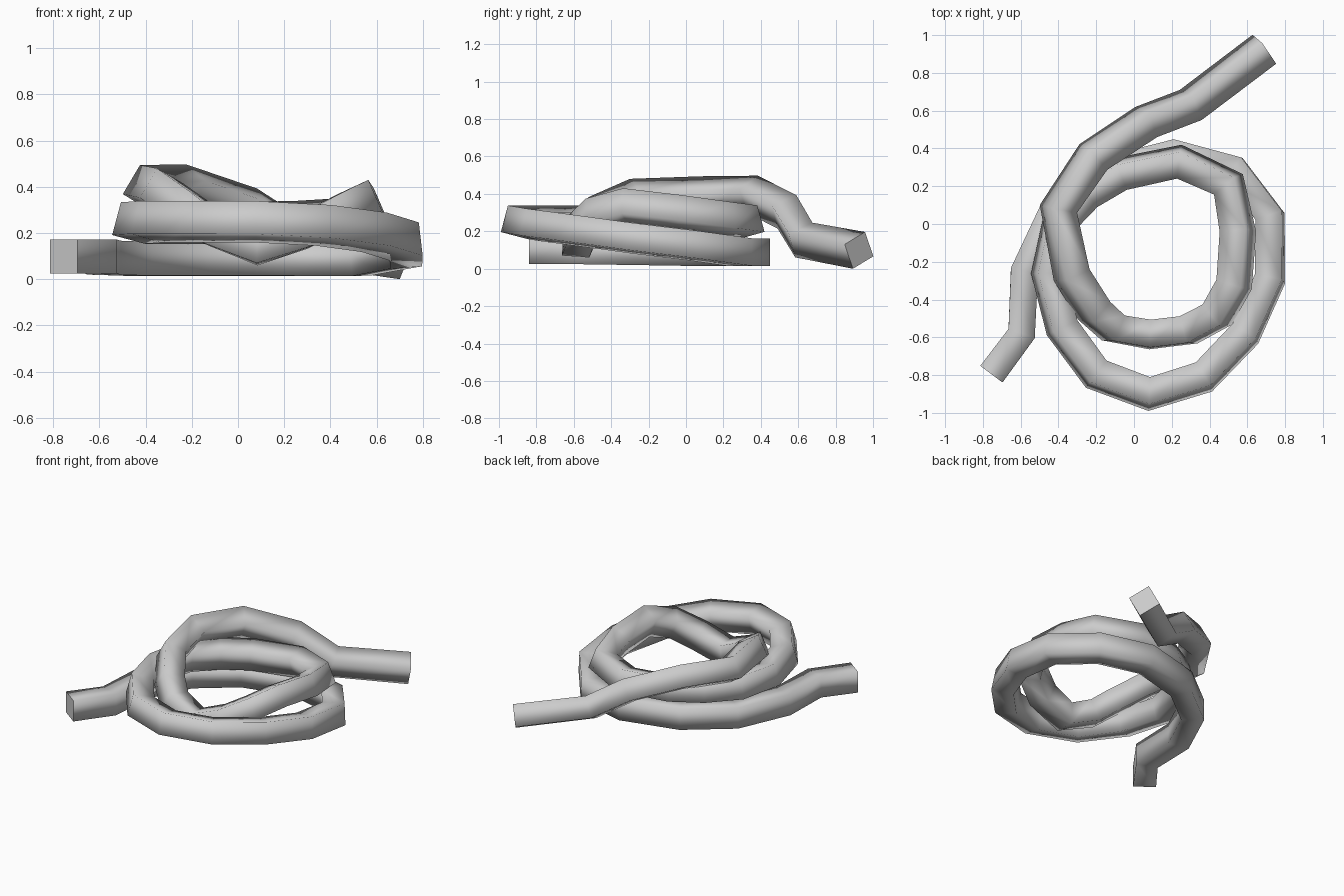
import bpy
import bmesh
from mathutils import Vector

SIDE = 0.147  # width of the square rope section

# centre line of the rope, from the front left end to the back right end
first_tail = [
    (-.755, -.795, .10), (-.595, -.58, .10), (-.58, -.25, .095),
    (-.43, .07, .09), (-.16, .28, .09),
]
outer_loop = [
    (.21, .375, .09), (.53, .29, .09), (.72, .04, .125), (.72, -.29, .165),
    (.59, -.58, .205), (.37, -.81, .235), (.08, -.90, .25),
    (-.20, -.795, .25), (-.38, -.55, .25), (-.455, -.26, .245),
    (-.40, 0, .245), (-.25, .16, .245),
]
inner_loop = [
    (-.07, .265, .245), (.24, .33, .25), (.50, .21, .265), (.55, -.04, .30),
    (.53, -.32, .335), (.44, -.48, .29), (.29, -.56, .21), (.085, -.585, .14),
    (-.11, -.55, .22), (-.21, -.46, .30), (-.33, -.27, .385),
    (-.40, .08, .395),
]
last_tail = [
    (-.215, .355, .40), (.065, .54, .305), (.30, .63, .155), (.69, .925, .10),
]


def make_material(name, colour):
    material = bpy.data.materials.new(name)
    material.use_nodes = True
    material.diffuse_color = colour
    shader = material.node_tree.nodes["Principled BSDF"]
    shader.inputs["Base Color"].default_value = colour
    return material


def tangents_of(points):
    """Unit directions that halve the bend at each inner point."""
    steps = [(b - a).normalized() for a, b in zip(points, points[1:])]
    middle = [(a + b).normalized() for a, b in zip(steps, steps[1:])]
    return [steps[0]] + middle + [steps[-1]]


def sweep_square(name, path, side, material):
    """Carry a square along the path with the least possible twist."""
    points = [Vector(p) for p in path]
    tangents = tangents_of(points)
    up = Vector((0, 0, 1))
    up = (up - tangents[0] * up.dot(tangents[0])).normalized()
    bm = bmesh.new()
    rings = []
    previous = tangents[0]
    for point, tangent in zip(points, tangents):
        up = previous.rotation_difference(tangent) @ up
        across = tangent.cross(up).normalized()
        previous = tangent
        corners = [(-1, -1), (1, -1), (1, 1), (-1, 1)]
        rings.append([
            bm.verts.new(point + (across * i + up * j) * side / 2)
            for i, j in corners
        ])
    # side walls, shaded round
    for ring, following in zip(rings, rings[1:]):
        for k in range(4):
            n = (k + 1) % 4
            wall = bm.faces.new((ring[k], ring[n], following[n], following[k]))
            wall.smooth = True
    # flat cut ends with sharp rims
    for ring in (rings[0], rings[-1]):
        cap = bm.faces.new(ring)
        cap.smooth = False
        for edge in cap.edges:
            edge.smooth = False
    bmesh.ops.recalc_face_normals(bm, faces=bm.faces)
    # rest the lowest corner on the ground
    lowest = min(v.co.z for v in bm.verts)
    bmesh.ops.translate(bm, verts=bm.verts, vec=(0, 0, -lowest))
    mesh = bpy.data.meshes.new(name)
    bm.to_mesh(mesh)
    bm.free()
    mesh.materials.append(material)
    obj = bpy.data.objects.new(name, mesh)
    bpy.context.collection.objects.link(obj)
    return obj


default_cube = bpy.data.objects.get("Cube")
if default_cube:
    bpy.data.objects.remove(default_cube, do_unlink=True)

grey = make_material("rope_grey", (.6, .6, .6, 1))
rope_path = first_tail + outer_loop + inner_loop + last_tail
sweep_square("coiled_rope", rope_path, SIDE, grey)
